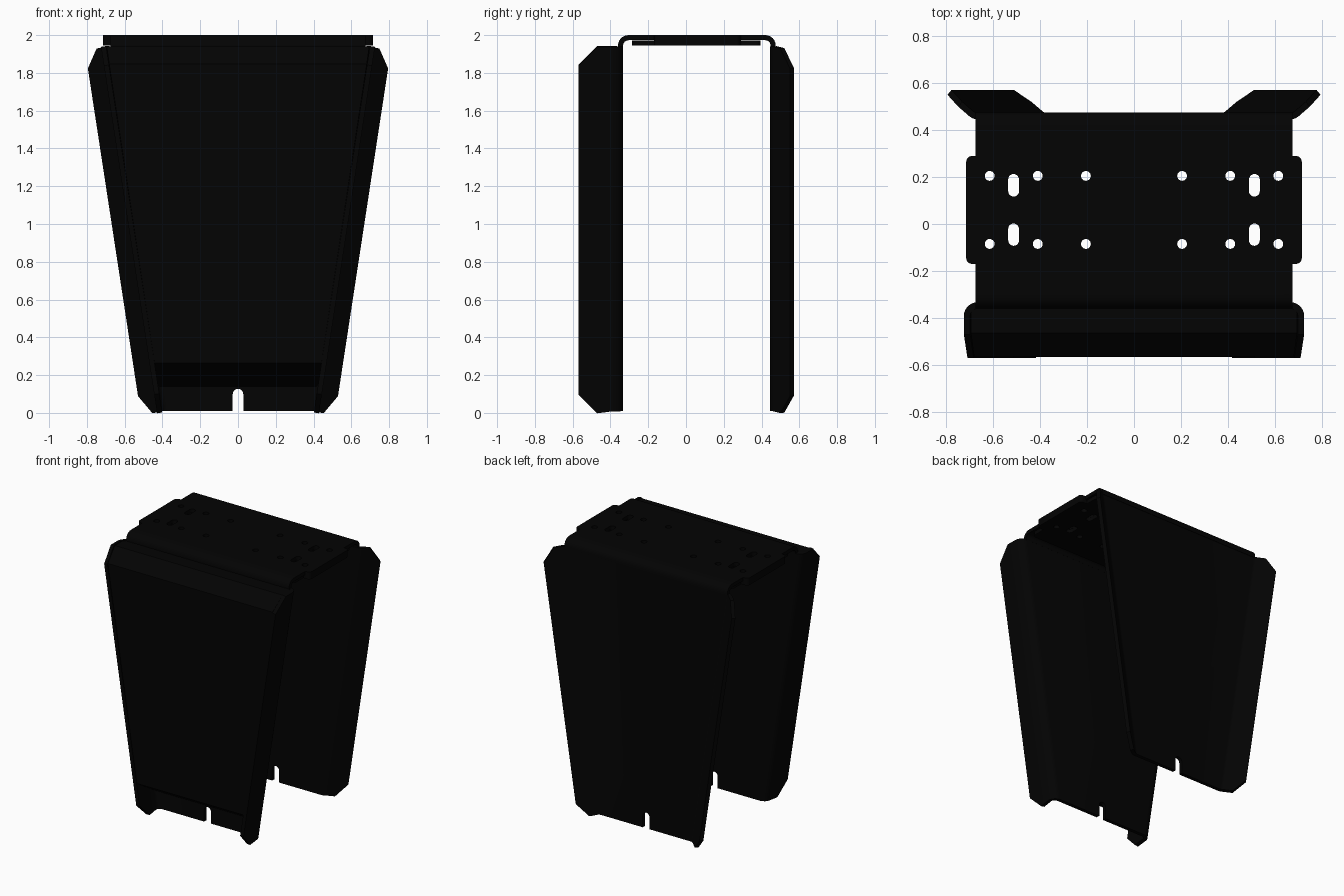
import bpy, bmesh, math
from mathutils import Vector

if "Cube" in bpy.data.objects:
    bpy.data.objects.remove(bpy.data.objects["Cube"])

T = 0.027          # sheet thickness
TAPER = 0.153      # sideways slope of the wall edges

black = bpy.data.materials.new("black_steel")
black.diffuse_color = (0.001, 0.001, 0.001, 1)
black.use_nodes = True
black.node_tree.nodes["Principled BSDF"].inputs["Base Color"].default_value = black.diffuse_color


def make(name, bm):
    bmesh.ops.recalc_face_normals(bm, faces=bm.faces)
    me = bpy.data.meshes.new(name)
    bm.to_mesh(me)
    bm.free()
    ob = bpy.data.objects.new(name, me)
    bpy.context.collection.objects.link(ob)
    me.materials.append(black)
    return ob


def activate(ob):
    bpy.ops.object.select_all(action='DESELECT')
    ob.select_set(True)
    bpy.context.view_layer.objects.active = ob


def solidify(ob, offset=0):
    m = ob.modifiers.new("thickness", 'SOLIDIFY')
    m.thickness, m.offset, m.use_even_offset = T, offset, True
    activate(ob)
    bpy.ops.object.modifier_apply(modifier=m.name)


def cut(ob, cutter):
    m = ob.modifiers.new("cut", 'BOOLEAN')
    m.object, m.operation, m.solver = cutter, 'DIFFERENCE', 'EXACT'
    activate(ob)
    bpy.ops.object.modifier_apply(modifier=m.name)


def smooth(ob):
    activate(ob)
    bpy.ops.object.shade_smooth_by_angle(angle=math.radians(30))


def prism(bm, pts, vec):
    face = bm.faces.new([bm.verts.new(p) for p in pts])
    ext = bmesh.ops.extrude_face_region(bm, geom=[face], use_keep_orig=True)
    bmesh.ops.translate(bm, vec=vec, verts=[v for v in ext['geom'] if isinstance(v, bmesh.types.BMVert)])


def arc(cx, cy, r, a0, a1, n=6):
    return [(cx + r * math.cos(math.radians(a0 + (a1 - a0) * i / n)),
             cy + r * math.sin(math.radians(a0 + (a1 - a0) * i / n))) for i in range(n + 1)]


def slot(x, y0, y1, r):
    return arc(x, y1 - r, r, 0, 180, 10) + arc(x, y0 + r, r, 180, 360, 10)


def wall(name, cols):
    """Tapered wall: columns (x at floor, y, z bottom, z top), mirrored in x."""
    bm = bmesh.new()
    full = [(-1, c) for c in reversed(cols)] + [(1, c) for c in cols]
    rows = [[bm.verts.new((s * (x + TAPER * z), y, z)) for z in (z0, z1)]
            for s, (x, y, z0, z1) in full]
    for a, b in zip(rows, rows[1:]):
        bm.faces.new((a[0], b[0], b[1], a[1]))
    ob = make(name, bm)
    solidify(ob)
    return ob


def strip(name, profile, half_width):
    """Sheet following a (y, z) profile, width given as a function of z."""
    bm = bmesh.new()
    rows = [[bm.verts.new((s * half_width(z), y, z)) for s in (-1, 1)] for y, z in profile]
    for a, b in zip(rows, rows[1:]):
        bm.faces.new((a[0], a[1], b[1], b[0]))
    return make(name, bm)


# front wall with square flanges, back wall with splayed flanges
front = wall("front_wall",
             [(x, y, 0.01, 1.94) for x, y in arc(0.37, -0.392, 0.045, 90, 0)]
             + [(0.415, -0.47, 0.0, 1.94), (0.415, -0.57, 0.10, 1.84)])
back = wall("back_wall",
            [(x, y, 0.01, 1.94) for x, y in arc(0.365, 0.5085, 0.05, -90, -50, 4)]
            + [(0.445, 0.51, 0.0, 1.93), (0.507, 0.561, 0.09, 1.825)])

# bottom centre notches
bm = bmesh.new()
prism(bm, [(x, -0.8, z) for x, z in slot(0, -0.1, 0.127, 0.028)], Vector((0, 1.6, 0)))
notch = make("notch_cutter", bm)
notch.hide_render = True
for w in (front, back):
    cut(w, notch)

# top sheet bent down over both walls
top = strip("top_sheet", [(-0.36, 1.935)] + arc(-0.305, 1.945, 0.055, 180, 90)
            + arc(0.42, 1.945, 0.055, 90, 0) + [(0.475, 1.935)], lambda z: 0.675)
solidify(top, -1)

# cover panel closing the tray between the front flanges
cover = strip("front_cover", [(-0.36, 0.15), (-0.552, 0.27), (-0.552, 1.84), (-0.46, 1.925), (-0.36, 1.925)],
              lambda z: 0.40 + TAPER * z)
solidify(cover)


# doubler plate below the top, and side tabs
def rounded(x0, x1, y0, y1, r):
    return arc(x1 - r, y1 - r, r, 0, 90) + arc(x0 + r, y1 - r, r, 90, 180) \
        + arc(x0 + r, y0 + r, r, 180, 270) + arc(x1 - r, y0 + r, r, 270, 360)


bm = bmesh.new()
prism(bm, [(x, y, 1.945) for x, y in rounded(-0.66, 0.66, -0.285, 0.395, 0.03)], Vector((0, 0, T)))
doubler = make("doubler_plate", bm)
tabs = []
for side, s in (("left", -1), ("right", 1)):
    bm = bmesh.new()
    pts = [(0.66, -0.17)] + arc(0.69, -0.145, 0.025, -90, 0) + arc(0.69, 0.265, 0.025, 0, 90) + [(0.66, 0.29)]
    prism(bm, [(s * x, y, 1.945) for x, y in pts], Vector((0, 0, 0.055)))
    tabs.append(make(side + "_tab", bm))

# round holes and slots through the top
bm = bmesh.new()
for s in (-1, 1):
    shapes = [slot(s * 0.513, 0.117, 0.213, 0.023), slot(s * 0.513, -0.093, 0.002, 0.023)]
    shapes += [arc(s * x, y, 0.021, 0, 345, 23) for x in (0.205, 0.41, 0.615) for y in (0.205, -0.085)]
    for sh in shapes:
        clean = [p for i, p in enumerate(sh) if math.dist(p, sh[i - 1]) > 1e-4]
        prism(bm, [(x, y, 1.8) for x, y in clean], Vector((0, 0, 0.4)))
holes = make("hole_cutter", bm)
holes.hide_render = True
for ob in (top, doubler):
    cut(ob, holes)

for ob in [front, back, top, doubler, cover] + tabs:
    smooth(ob)
for c in (notch, holes):
    bpy.data.objects.remove(c, do_unlink=True)
